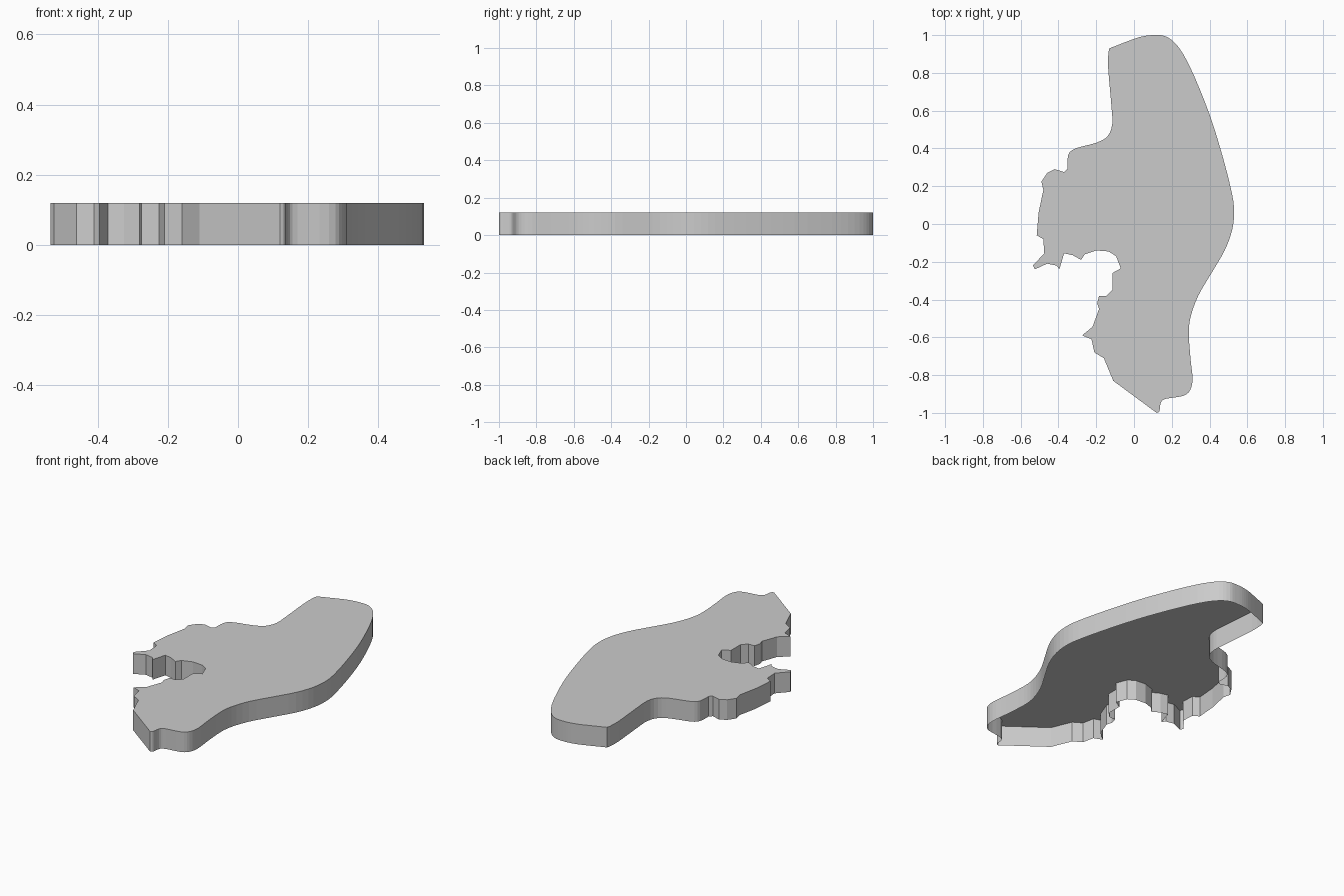
import bpy, bmesh
from mathutils import Vector

if "Cube" in bpy.data.objects:
    bpy.data.objects.remove(bpy.data.objects["Cube"])

HEIGHT = 0.12


def smooth(points, steps=3):
    """Catmull-Rom curve through an open run of points."""
    p = [Vector(q) for q in points]
    p = [p[0]] + p + [p[-1]]
    out = []
    for a, b, c, d in zip(p, p[1:], p[2:], p[3:]):
        for i in range(steps):
            t = i / steps
            out.append(0.5 * (2 * b + (c - a) * t + (2 * a - 5 * b + 4 * c - d) * t ** 2
                              + (3 * b - a - 3 * c + d) * t ** 3))
    return out + [p[-1]]


# Smooth right edge, from the upper left corner clockwise to the bottom tip
right_edge = smooth([
    (-.13, .93), (0, .98), (.06, .996), (.11, 1), (.16, .996), (.21, .965),
    (.26, .90), (.32, .78), (.40, .58), (.46, .39), (.51, .20), (.53, .08),
    (.52, -.03), (.48, -.14), (.41, -.26), (.34, -.38), (.30, -.49),
    (.29, -.58), (.30, -.72), (.31, -.82), (.297, -.88), (.26, -.91),
    (.17, -.925), (.142, -.945), (.135, -.99), (.12, -1)])

# Jagged lower left edge with the bay
jagged_edge = [Vector(q) for q in [
    (-.11, -.83), (-.16, -.71), (-.21, -.68), (-.225, -.61), (-.275, -.59),
    (-.22, -.545), (-.185, -.45), (-.195, -.42), (-.185, -.38), (-.145, -.38),
    (-.115, -.35), (-.115, -.26), (-.07, -.235), (-.095, -.17), (-.135, -.145),
    (-.20, -.14), (-.26, -.16), (-.28, -.19), (-.325, -.165), (-.37, -.155),
    (-.395, -.24), (-.41, -.22), (-.46, -.21), (-.525, -.24), (-.535, -.22),
    (-.475, -.155), (-.48, -.08), (-.515, -.06), (-.505, .06), (-.48, .18),
    (-.49, .225), (-.46, .27), (-.42, .29), (-.37, .275)]]

# Smooth upper left edge back to the start
left_edge = smooth([
    (-.353, .29), (-.348, .365), (-.31, .40), (-.20, .43), (-.14, .465),
    (-.115, .53), (-.12, .63), (-.137, .83), (-.135, .91)])

# Slab: a top sheet with side walls, open underneath
outline = right_edge + jagged_edge + left_edge
bm = bmesh.new()
top = [bm.verts.new((p.x, p.y, HEIGHT)) for p in outline]
low = [bm.verts.new((p.x, p.y, 0)) for p in outline]
bm.faces.new(top[::-1])
n = len(outline)
for i in range(n):
    j = (i + 1) % n
    bm.faces.new((top[i], top[j], low[j], low[i]))
bmesh.ops.recalc_face_normals(bm, faces=bm.faces)
top_face = max(bm.faces, key=lambda f: len(f.verts))
if top_face.normal.z < 0:
    bmesh.ops.reverse_faces(bm, faces=bm.faces)
mesh = bpy.data.meshes.new("outline_slab")
bm.to_mesh(mesh)
bm.free()
bpy.context.collection.objects.link(bpy.data.objects.new("outline_slab", mesh))
